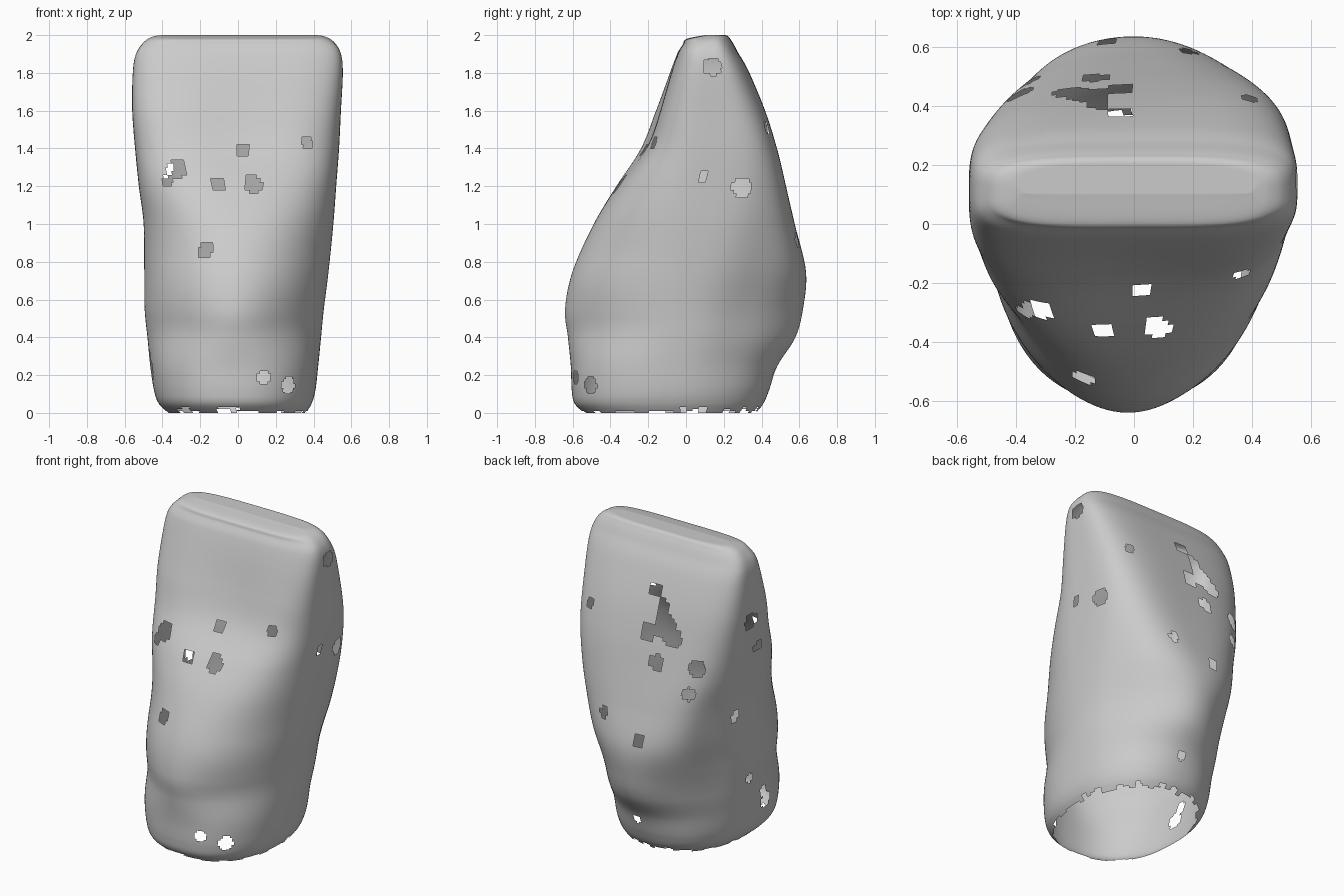
import bpy
import bmesh
import math
import random
from mathutils import Vector

random.seed(4)
cube = bpy.data.objects.get("Cube")
if cube:
    bpy.data.objects.remove(cube, do_unlink=True)

# Cross-sections: height, right edge, left edge, front, back
SECTIONS = [
    (0, -.37, .36, -.54, .37), (.05, -.42, .39, -.59, .41),
    (.12, -.445, .41, -.605, .44), (.25, -.465, .425, -.61, .485),
    (.4, -.48, .44, -.625, .58), (.55, -.495, .455, -.64, .62),
    (.75, -.497, .48, -.6, .635), (1, -.5, .505, -.49, .575),
    (1.2, -.525, .52, -.375, .525), (1.4, -.545, .535, -.245, .475),
    (1.6, -.56, .545, -.165, .415), (1.8, -.557, .555, -.09, .335),
    (1.9, -.54, .545, -.05, .28), (1.96, -.5, .51, -.02, .24),
    (1.99, -.45, .46, .0, .21), (2, -.38, .4, .09, .13),
    (2, -.37, .39, .11, .11),
]
COLUMNS, STEPS = 192, 10


def bump(value, centre, width):
    return math.exp(-((value - centre) / width) ** 2)


def ramp(value, low, high):
    t = min(max((value - low) / (high - low), 0), 1)
    return t * t * (3 - 2 * t)


def blend(a, b, c, d, t):
    """Smooth curve through b and c."""
    return b + .5 * t * (c - a + t * (2 * a - 5 * b + 4 * c - d
                                      + t * (3 * (b - c) + d - a)))


def rows():
    last = len(SECTIONS) - 1
    for i in range(last):
        group = [SECTIONS[min(max(i + k, 0), last)] for k in (-1, 0, 1, 2)]
        for step in range(STEPS):
            yield [blend(*values, step / STEPS) for values in zip(*group)]
    yield SECTIONS[-1]


def section_point(row, angle):
    z, x0, x1, y0, y1 = row
    c, s = math.cos(angle), math.sin(angle)
    # Round near the base, boxier towards the edge, sooner at the back
    if s < 0:
        power = 2 / (2.3 - .3 * ramp(z, .2, .5) + 1.6 * ramp(z, .8, 1.7))
    else:
        power = 2 / (2.2 + 1.4 * ramp(z, .6, 1.3))
    # Grooves on both sides of the back bulge, deeper on the right
    groove = bump(z, .65, .4) * bump(s, .6, .3) * abs(c)
    groove *= .09 if c < 0 else .05
    c = math.copysign(abs(c) ** power, c)
    s = math.copysign(abs(s) ** power, s)
    x = (x0 + x1) / 2 + c * (x1 - x0) / 2 * (1 - groove)
    y = (y0 + y1) / 2 + s * (y1 - y0) / 2 * (1 - groove / 2)
    # Both bulges end in a rounded tongue, so their flanks fall away
    if s > 0:
        y -= .11 * bump(z, .45, .2) * (1 - bump(x, .02, .3)) * s
    else:
        y -= .04 * bump(z, .48, .15) * (1 - bump(x, -.02, .27)) * s
    # Shallow hollow on the front face, slight twist, sloping top edge
    y += .03 * bump(z, 1.5, .3) * bump(x, .05, .3) * max(-s, 0)
    y += .05 * x * bump(z, 1.35, .35)
    z += .1 * (y - .11) * ramp(z, 1.9, 1.98)
    return Vector((x, y, min(max(z, 0), 2)))


# Lofted open shell, with the flattened last ring welded shut
bm = bmesh.new()
grid = [[bm.verts.new(section_point(row, math.tau * k / COLUMNS))
         for k in range(COLUMNS)] for row in rows()]
for low, high in zip(grid, grid[1:]):
    for k in range(COLUMNS):
        n = (k + 1) % COLUMNS
        bm.faces.new((low[k], low[n], high[n], high[k]))
bmesh.ops.remove_doubles(bm, verts=grid[-1], dist=.0005)

# Chips through the wall: position and radius
FRONT = [(-.33, -.32, 1.3, .055), (-.38, -.3, 1.23, .035),
         (.03, -.23, 1.4, .028), (.375, -.2, 1.45, .035),
         (-.11, -.36, 1.21, .038), (.085, -.35, 1.22, .055),
         (-.17, -.54, .86, .04), (.14, -.59, .19, .035),
         (.275, -.51, .15, .045)]
LEFT = [(.53, .15, 1.83, .047), (.52, .1, 1.25, .022),
        (.5, .29, 1.19, .052), (.4, .45, 1.52, .03)]
BACK = [(-.05, .38, 1.69, .03), (-.08, .4, 1.61, .05),
        (-.13, .42, 1.51, .08), (-.22, .45, 1.44, .06),
        (-.07, .46, 1.44, .05), (-.13, .5, 1.3, .05),
        (-.38, .43, 1.28, .05), (-.36, .48, 1.13, .04),
        (.17, .58, .92, .035), (-.09, .62, .8, .035),
        (.02, .47, .21, .03)]
RIGHT = [(-.53, .14, 1.53, .055), (-.53, .03, 1.33, .035),
         (-.5, .2, .92, .035), (-.46, .03, .45, .03),
         (-.45, -.17, .23, .05), (-.44, -.12, .3, .035)]

centres = [(f, f.calc_center_median()) for f in bm.faces]
doomed = set()
for x, y, z, radius in FRONT + LEFT + BACK + RIGHT:
    target = Vector((x, y, z))
    middle = min((c for f, c in centres), key=lambda c: (c - target).length)
    doomed.update(f for f, c in centres if (c - middle).length < radius)

# Ragged lower rim
ragged = [random.choice((0, 0, .01, .02, .03)) for _ in range(64)]
for f, c in centres:
    slot = int((math.atan2(c.y, c.x) / math.tau + .5) * 63.9)
    if c.z < ragged[slot]:
        doomed.add(f)
bmesh.ops.delete(bm, geom=list(doomed), context='FACES')
bmesh.ops.recalc_face_normals(bm, faces=bm.faces[:])

mesh = bpy.data.meshes.new("tooth_shell")
bm.to_mesh(mesh)
bm.free()
shell = bpy.data.objects.new("tooth_shell", mesh)
bpy.context.collection.objects.link(shell)

# Plain grey surface
grey = bpy.data.materials.new("plain_grey")
grey.use_nodes = True
colour = (.6, .6, .6, 1)
grey.diffuse_color = colour
for node in grey.node_tree.nodes:
    if node.type == 'BSDF_PRINCIPLED':
        node.inputs["Base Color"].default_value = colour
mesh.materials.append(grey)

for other in bpy.context.selected_objects:
    other.select_set(False)
shell.select_set(True)
bpy.context.view_layer.objects.active = shell
bpy.ops.object.shade_smooth_by_angle(angle=math.radians(50))
